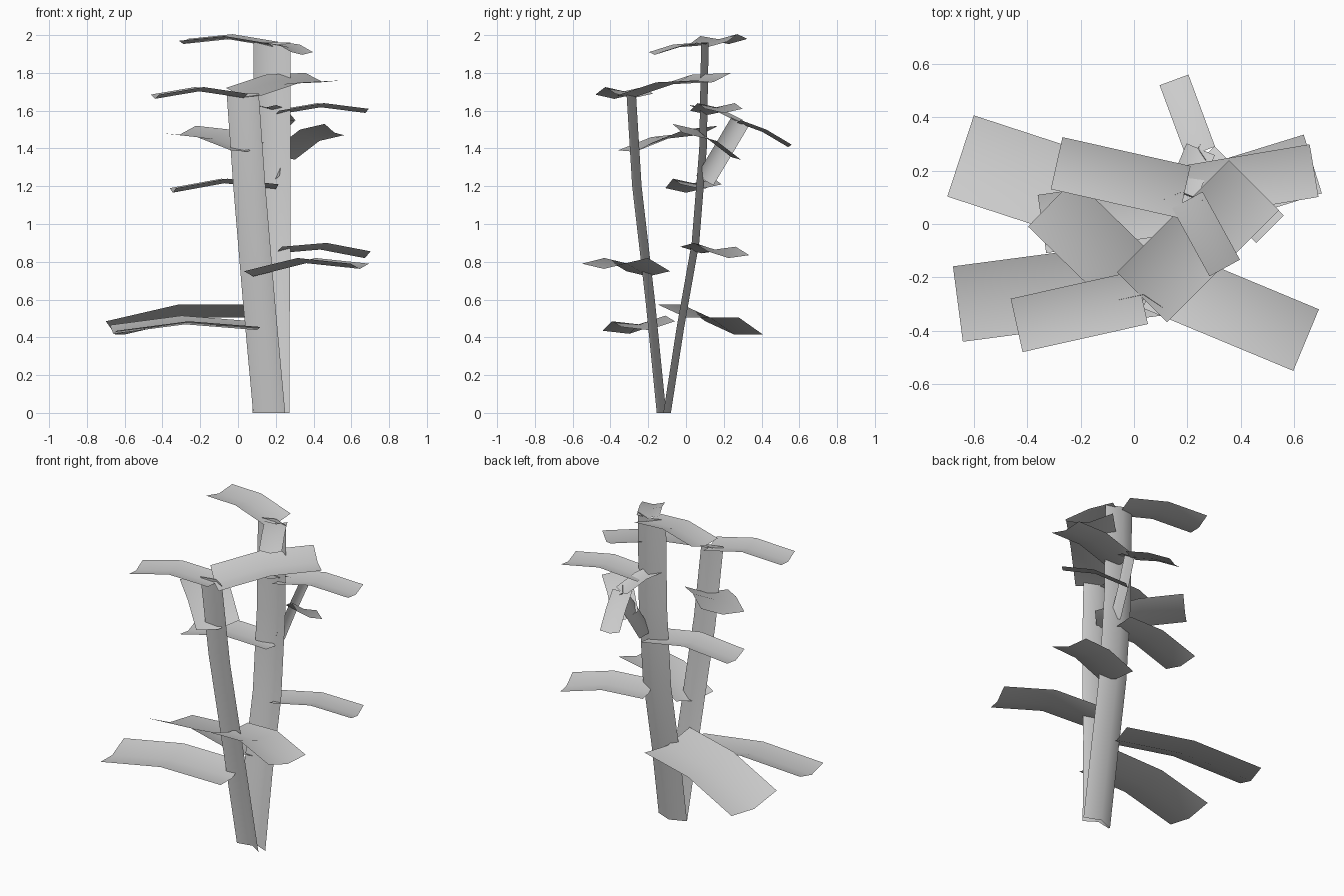
import bpy
import bmesh
from mathutils import Vector

cube = bpy.data.objects.get("Cube")
if cube:
    bpy.data.objects.remove(cube, do_unlink=True)

grey = bpy.data.materials.new("plain_grey")
grey.use_nodes = True
grey.diffuse_color = (0.6, 0.6, 0.6, 1)
grey.node_tree.nodes["Principled BSDF"].inputs["Base Color"].default_value = grey.diffuse_color


def strip(name, path, side, crease):
    """Folded ribbon: side is the half-width vector, crease moves the midline."""
    mesh = bpy.data.meshes.new(name)
    bm = bmesh.new()
    side, crease = Vector(side), Vector(crease)
    rows = []
    for point in path:
        p = Vector(point)
        rows.append([bm.verts.new(p + side), bm.verts.new(p + crease), bm.verts.new(p - side)])
    for low, high in zip(rows, rows[1:]):
        for i in range(2):
            bm.faces.new((low[i], low[i + 1], high[i + 1], high[i]))
    for face in bm.faces:
        face.smooth = True
    bmesh.ops.recalc_face_normals(bm, faces=bm.faces)
    bm.to_mesh(mesh)
    bm.free()
    mesh.materials.append(grey)
    obj = bpy.data.objects.new(name, mesh)
    bpy.context.collection.objects.link(obj)
    return obj


def leaf(name, root, tip, mid_height, width, tilt=0.0):
    """Bent leaf blade with a shallow gutter along its length."""
    root, tip = Vector(root), Vector(tip)
    middle = (root + tip) / 2
    middle.z = mid_height
    along = (tip - root).to_2d().normalized()
    side = Vector((-along.y * width / 2, along.x * width / 2, tilt))
    strip(name, (root, middle, tip), side, (0, 0, -0.11 * width))


# Two main stems and a short side branch
strip("back_stem",
      ((0.175, -0.12, 0), (0.175, -0.05, 0.45), (0.18, 0.03, 0.9), (0.18, 0.07, 1.4), (0.18, 0.08, 1.96)),
      (0.098, 0, 0), (0, 0.04, 0))
strip("front_stem",
      ((0.165, -0.14, 0), (0.11, -0.2, 0.6), (0.06, -0.27, 1.2), (0.025, -0.3, 1.69)),
      (0.085, -0.015, 0), (0.01, 0.035, 0))
strip("side_branch",
      ((0.22, 0.1, 1.23), (0.24, 0.19, 1.38), (0.27, 0.285, 1.54)),
      (0, 0.045, -0.025), (-0.03, 0, 0))

# Leaves on the back stem, from bottom to top
leaf("low_back_leaf", (0.13, 0, 0.54), (-0.65, 0.255, 0.45), 0.54, 0.32, 0.035)
leaf("middle_left_side_leaf", (0.2, 0.08, 0.87), (0.67, 0.225, 0.845), 0.89, 0.23, -0.01)
leaf("middle_right_side_leaf", (0.2, 0.08, 1.21), (-0.345, 0, 1.19), 1.24, 0.22)
leaf("upper_left_side_leaf", (0.2, 0.12, 1.6), (0.675, 0.2, 1.61), 1.64, 0.2)
leaf("top_back_leaf", (0.19, 0.12, 1.96), (-0.29, 0.228, 1.975), 2.0, 0.2, -0.005)
leaf("top_front_leaf", (0.2, 0.09, 1.96), (0.34, -0.165, 1.91), 1.95, 0.13)

# Leaves on the front stem
leaf("low_front_leaf", (0.1, -0.2, 0.47), (-0.66, -0.3, 0.45), 0.5, 0.285, -0.015)
leaf("front_left_side_leaf", (0.08, -0.2, 0.75), (0.645, -0.435, 0.79), 0.82, 0.25)
leaf("inner_leaf", (0.05, -0.27, 1.41), (-0.31, 0.08, 1.5), 1.48, 0.25, -0.02)
leaf("crossing_leaf", (0.03, -0.275, 1.7), (0.45, 0.145, 1.78), 1.77, 0.265, 0.02)
leaf("upper_front_leaf", (0.03, -0.275, 1.69), (-0.44, -0.38, 1.685), 1.725, 0.205)

# Small leaves on the side branch
leaf("branch_low_leaf", (0.25, 0.24, 1.37), (0.51, -0.02, 1.5), 1.47, 0.145, -0.03)
leaf("branch_back_leaf", (0.25, 0.27, 1.55), (0.15, 0.54, 1.42), 1.5, 0.115)
leaf("branch_front_leaf", (0.25, 0.28, 1.55), (0.15, 0.04, 1.63), 1.61, 0.115)
